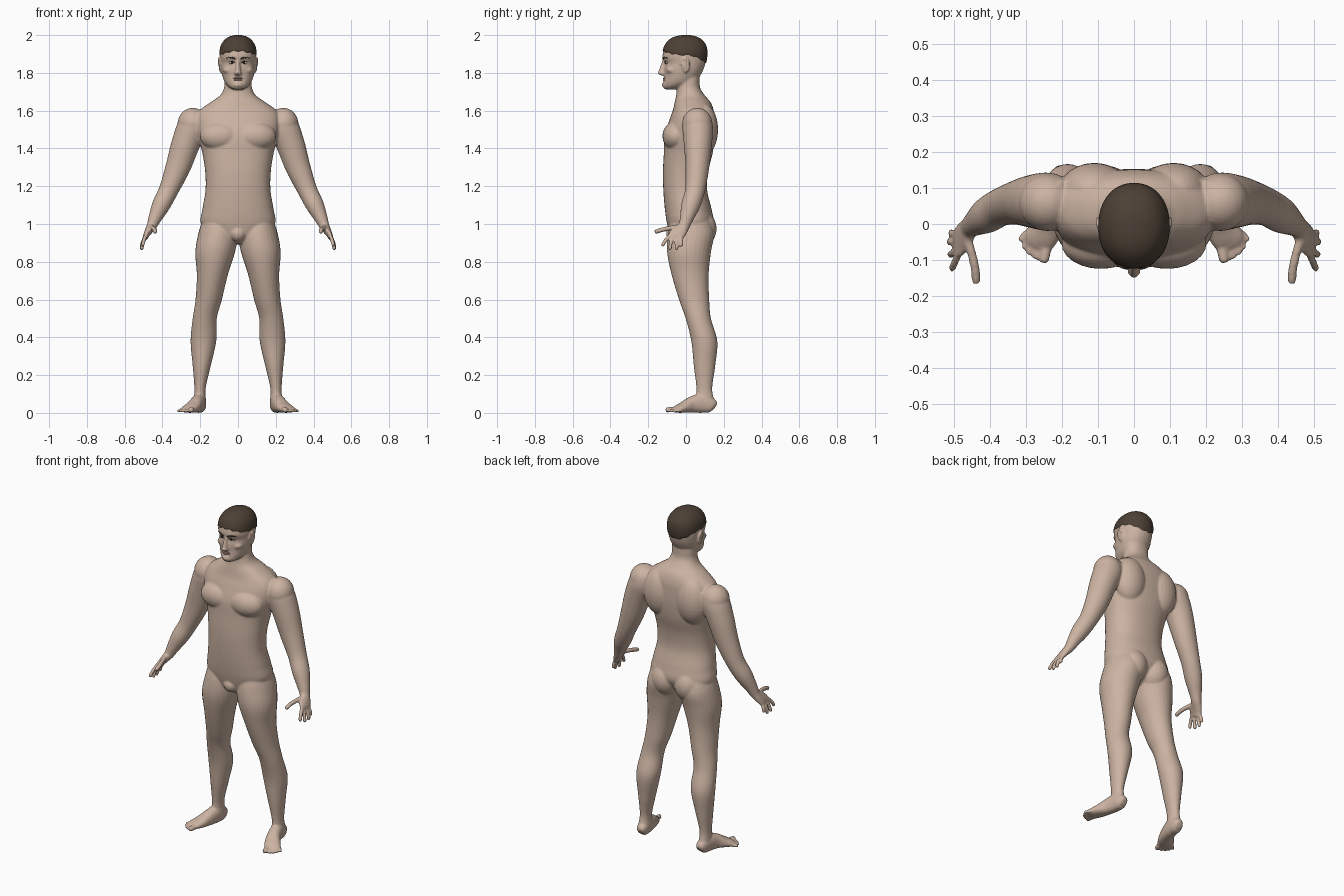
import bpy, bmesh, math
from mathutils import Vector, Matrix

if "Cube" in bpy.data.objects:
    bpy.data.objects.remove(bpy.data.objects["Cube"])


def material(name, rgb):
    m = bpy.data.materials.new(name)
    m.diffuse_color = (*rgb, 1)
    m.use_nodes = True
    m.node_tree.nodes["Principled BSDF"].inputs["Base Color"].default_value = m.diffuse_color
    return m


SKIN = material("skin", (0.60, 0.45, 0.36))
HAIR = material("dark brown hair", (0.075, 0.052, 0.036))
LIP = material("lip", (0.42, 0.28, 0.23))
WHITE = material("eye white", (0.60, 0.55, 0.50))
DARK = material("dark brown eye", (0.03, 0.02, 0.015))


def catmull(rows, steps=6):
    """Smoothly interpolate between rows of numbers."""
    out = []
    for i in range(len(rows) - 1):
        p0, p1, p2, p3 = (rows[max(i - 1, 0)], rows[i], rows[i + 1],
                          rows[min(i + 2, len(rows) - 1)])
        for k in range(steps):
            t = k / steps
            out.append([0.5 * (2 * b + (c - a) * t + (2 * a - 5 * b + 4 * c - d) * t * t
                               + (3 * b - a - 3 * c + d) * t ** 3)
                        for a, b, c, d in zip(p0, p1, p2, p3)])
    return out + [list(rows[-1])]


def super_xy(a, n):
    c, s = math.cos(a), math.sin(a)
    return (math.copysign(abs(c) ** (2 / n), c), math.copysign(abs(s) ** (2 / n), s))


def tube(bm, rows, ref=None, n=2.0, side=1, segs=28):
    """Loft (x, y, z, r1, r2) rings; level rings unless a reference axis is given."""
    rows = catmull(rows)
    pts = [Vector(r[:3]) for r in rows]
    rings = []
    for i, r in enumerate(rows):
        u, v = Vector((1, 0, 0)), Vector((0, 1, 0))
        if ref:
            t = (pts[min(i + 1, len(pts) - 1)] - pts[max(i - 1, 0)]).normalized()
            u = t.cross(Vector(ref)).normalized()
            v = u.cross(t)
        ring = []
        for k in range(segs):
            a, b = super_xy(math.tau * k / segs, n)
            p = pts[i] + u * a * max(r[3], 0.001) + v * b * max(r[4], 0.001)
            ring.append(bm.verts.new((p.x * side, p.y, p.z)))
        rings.append(ring)
    for A, B in zip(rings, rings[1:]):
        for k in range(segs):
            j = (k + 1) % segs
            bm.faces.new((A[k], A[j], B[j], B[k]))
    bm.faces.new(rings[0][::-1])
    bm.faces.new(rings[-1])


def ball(bm, c, r, side=1):
    m = Matrix.Translation((c[0] * side, c[1], c[2])) @ Matrix.Diagonal((*r, 1))
    bmesh.ops.create_uvsphere(bm, u_segments=24, v_segments=16, radius=1, matrix=m)


def digit(bm, pts, r, ref, side):
    """Rounded finger or toe along a short path."""
    rows = [(*p, r, r) for p in pts[:-1]]
    a, b = Vector(pts[-2]), Vector(pts[-1])
    rows += [(*a.lerp(b, 0.85), r * 0.92, r * 0.92), (*b, r * 0.45, r * 0.45)]
    tube(bm, rows, ref, side=side, segs=14)


def finish(name, bm, mat):
    bmesh.ops.recalc_face_normals(bm, faces=bm.faces[:])
    me = bpy.data.meshes.new(name)
    bm.to_mesh(me)
    bm.free()
    ob = bpy.data.objects.new(name, me)
    bpy.context.collection.objects.link(ob)
    me.materials.append(mat)
    for p in me.polygons:
        p.use_smooth = True
    return ob


def rings(table):
    """(z, half width, front y, back y) -> level tube rows."""
    return [(0, (f + b) / 2, z, w, (b - f) / 2) for z, w, f, b in table]


TORSO = rings([(.895, .04, -.05, .05), (.93, .12, -.08, .10), (1.0, .195, -.10, .145),
               (1.08, .188, -.112, .135), (1.18, .172, -.12, .112), (1.28, .174, -.122, .118),
               (1.38, .19, -.117, .142), (1.47, .215, -.112, .152), (1.55, .225, -.088, .152),
               (1.60, .205, -.07, .147), (1.645, .145, -.06, .13), (1.68, .095, -.052, .10),
               (1.72, .074, -.047, .075), (1.77, .07, -.04, .072), (1.81, .065, -.035, .07)])
HEAD = rings([(1.713, .028, -.112, -.035), (1.727, .05, -.12, .0), (1.75, .07, -.119, .05),
              (1.785, .083, -.115, .075), (1.82, .09, -.116, .093), (1.853, .092, -.112, .103),
              (1.878, .094, -.124, .108), (1.905, .095, -.122, .110), (1.94, .088, -.112, .104),
              (1.97, .068, -.088, .082), (1.987, .042, -.055, .052), (1.995, .01, -.015, .015)])
LEG = [(.10, .025, 1.03, .085, .10), (.105, .027, .95, .105, .122), (.121, .016, .85, .105, .116),
       (.136, .022, .73, .082, .098), (.155, .043, .60, .07, .08), (.176, .065, .50, .064, .067),
       (.183, .097, .38, .068, .069), (.192, .098, .25, .048, .057), (.201, .097, .13, .030, .042),
       (.202, .10, .06, .033, .05), (.202, .10, .03, .03, .045)]
ARM = [(.19, .06, 1.57, .05, .06), (.235, .062, 1.52, .08, .08), (.275, .063, 1.43, .076, .075),
       (.318, .06, 1.30, .066, .063), (.367, .048, 1.18, .052, .053), (.407, .025, 1.10, .048, .05),
       (.44, .003, 1.03, .035, .036), (.457, -.01, .99, .027, .03), (.472, -.03, .965, .021, .038),
       (.486, -.052, .94, .015, .042), (.49, -.06, .925, .011, .036)]
FOOT = [(.198, .154, .03, .018, .018), (.2, .135, .04, .031, .039), (.207, .08, .05, .036, .05),
        (.22, .03, .043, .038, .043), (.24, -.01, .03, .044, .03), (.262, -.042, .02, .045, .02),
        (.272, -.062, .015, .036, .012)]
FINGERS = [((.486, -.08, .945), (.498, -.107, .915), (.506, -.127, .882)),
           ((.489, -.068, .935), (.503, -.08, .90), (.511, -.086, .863)),
           ((.490, -.048, .93), (.506, -.05, .90), (.513, -.05, .863)),
           ((.487, -.03, .94), (.502, -.026, .91), (.509, -.024, .88))]
THUMB = [(.464, -.035, .985), (.45, -.085, .978), (.441, -.125, .97), (.438, -.166, .957)]
TOES = [(.240, -.055, .252, -.108, .0145), (.262, -.053, .276, -.098, .0095),
        (.277, -.045, .294, -.085, .0095), (.289, -.035, .308, -.069, .009),
        (.297, -.022, .319, -.047, .009)]

# Body: overlapping forms fused into a single skin
bm = bmesh.new()
tube(bm, TORSO, n=2.25, segs=48)
tube(bm, HEAD, n=2.15, segs=48)
ball(bm, (0, -.06, .95), (.045, .045, .045))
# nose, chin
tube(bm, [(0, -.112, 1.868, .010, .012), (0, -.118, 1.84, .011, .017), (0, -.124, 1.81, .015, .021),
          (0, -.127, 1.797, .019, .022), (0, -.118, 1.786, .014, .014)])
ball(bm, (0, -.108, 1.737), (.028, .02, .017))
for s in (1, -1):
    tube(bm, LEG, side=s)
    tube(bm, ARM, ref=(0, 1, 0), side=s)
    tube(bm, FOOT, ref=(0, 0, 1), n=2.3, side=s)
    for f in FINGERS:
        digit(bm, f, .0105, (0, 1, 0), s)
    digit(bm, THUMB, .0125, (0, 0, 1), s)
    for x0, y0, x1, y1, r in TOES:
        digit(bm, [(x0, y0, r + .003), ((x0 + x1) / 2, (y0 + y1) / 2, r + .003), (x1, y1, r)],
              r, (0, 0, 1), s)
    ball(bm, (.24, .06, 1.53), (.08, .08, .085), s)      # shoulder
    ball(bm, (.092, -.053, 1.465), (.11, .072, .078), s)  # chest
    ball(bm, (.11, .09, 1.50), (.10, .08, .14), s)        # shoulder blade
    ball(bm, (.076, .07, .975), (.085, .092, .10), s)     # buttock
    ball(bm, (.05, -.072, 1.815), (.03, .032, .022), s)   # cheek
    ball(bm, (.093, -.006, 1.842), (.009, .018, .032), s)  # ear
    ear = [(.094 + .008 * max(0, math.cos(a - .8)), -.006 + .02 * math.cos(a),
            1.842 + .035 * math.sin(a), .006, .006) for a in
           [math.radians(d) for d in range(-100, 181, 35)]]
    tube(bm, ear, ref=(1, 0, 0), side=s, segs=10)
body = finish("body", bm, SKIN)
mod = body.modifiers.new("fuse", 'REMESH')
mod.mode, mod.voxel_size, mod.use_smooth_shade = 'VOXEL', .0055, True
mod = body.modifiers.new("soften", 'SMOOTH')
mod.factor, mod.iterations = .5, 5
bpy.context.view_layer.objects.active = body
body.select_set(True)
bpy.ops.object.convert(target='MESH')
body.select_set(False)

HEAD_FINE = catmull(HEAD, 10)


def head_at(z):
    """Centre y, half width and half depth of the head at a height."""
    for a, b in zip(HEAD_FINE, HEAD_FINE[1:]):
        if a[2] <= z <= b[2]:
            t = (z - a[2]) / max(b[2] - a[2], 1e-6)
            return [a[i] + (b[i] - a[i]) * t for i in (1, 3, 4)]
    return [HEAD[-1][1], HEAD[-1][3], HEAD[-1][4]]


def skin_y(x, z):
    cy, rx, ry = head_at(z)
    return cy - ry * (1 - abs(x / rx) ** 2.15) ** (1 / 2.15)


# Cropped hair: shell over the skull, with a hairline dropping to the nape
bm = bmesh.new()
SEG, ROWS = 96, 20
grid = []
for i in range(ROWS):
    ring = []
    for k in range(SEG):
        a = math.tau * k / SEG
        c, s = super_xy(a, 2.15)
        back = math.sin(a)
        low = 1.888 + (-.046 * back ** 2 if back > 0 else .024 * back ** 2)
        low += .003 * math.sin(13 * a)
        z = low + (1.994 - low) * math.sin(i / (ROWS - 1) * math.pi / 2)
        cy, rx, ry = head_at(z)
        g = .004 if i else -.006
        ring.append(bm.verts.new((c * (rx + g), cy + s * (ry + g), z + .006 * (z - low) / (2 - low))))
    grid.append(ring)
for A, B in zip(grid, grid[1:]):
    for k in range(SEG):
        j = (k + 1) % SEG
        bm.faces.new((A[k], A[j], B[j], B[k]))
bm.faces.new(grid[-1])
finish("hair", bm, HAIR)


def face_strip(bm, x0, x1, z0, z1, lift, r, side):
    """Thin arched strip following the face."""
    rows = []
    for i in range(6):
        t = i / 5
        x = x0 + (x1 - x0) * t
        z = z0 + (z1 - z0) * t + lift * math.sin(math.pi * t)
        w = r * (.45 + .55 * math.sin(math.pi * min(1, t + .2)))
        rows.append((x, skin_y(x, z), z, w, w))
    tube(bm, rows, ref=(0, 0, 1), side=side, segs=10)


# Brows, lashes and eyes
brows, lashes, eyes, irises = (bmesh.new() for _ in range(4))
for s in (1, -1):
    face_strip(brows, .014, .062, 1.874, 1.878, .005, .0048, s)
    face_strip(lashes, .018, .050, 1.855, 1.855, .005, .003, s)
    y = skin_y(.034, 1.853)
    ball(eyes, (.034, y + .005, 1.853), (.015, .009, .007), s)
    ball(irises, (.033, y - .002, 1.853), (.006, .0035, .006), s)
finish("eyebrows", brows, HAIR)
finish("eyelashes", lashes, DARK)
finish("eyes", eyes, WHITE)
finish("irises", irises, DARK)

# Lips
bm = bmesh.new()
ball(bm, (0, -.113, 1.771), (.027, .010, .0045))
ball(bm, (0, -.113, 1.763), (.023, .010, .005))
finish("lips", bm, LIP)
